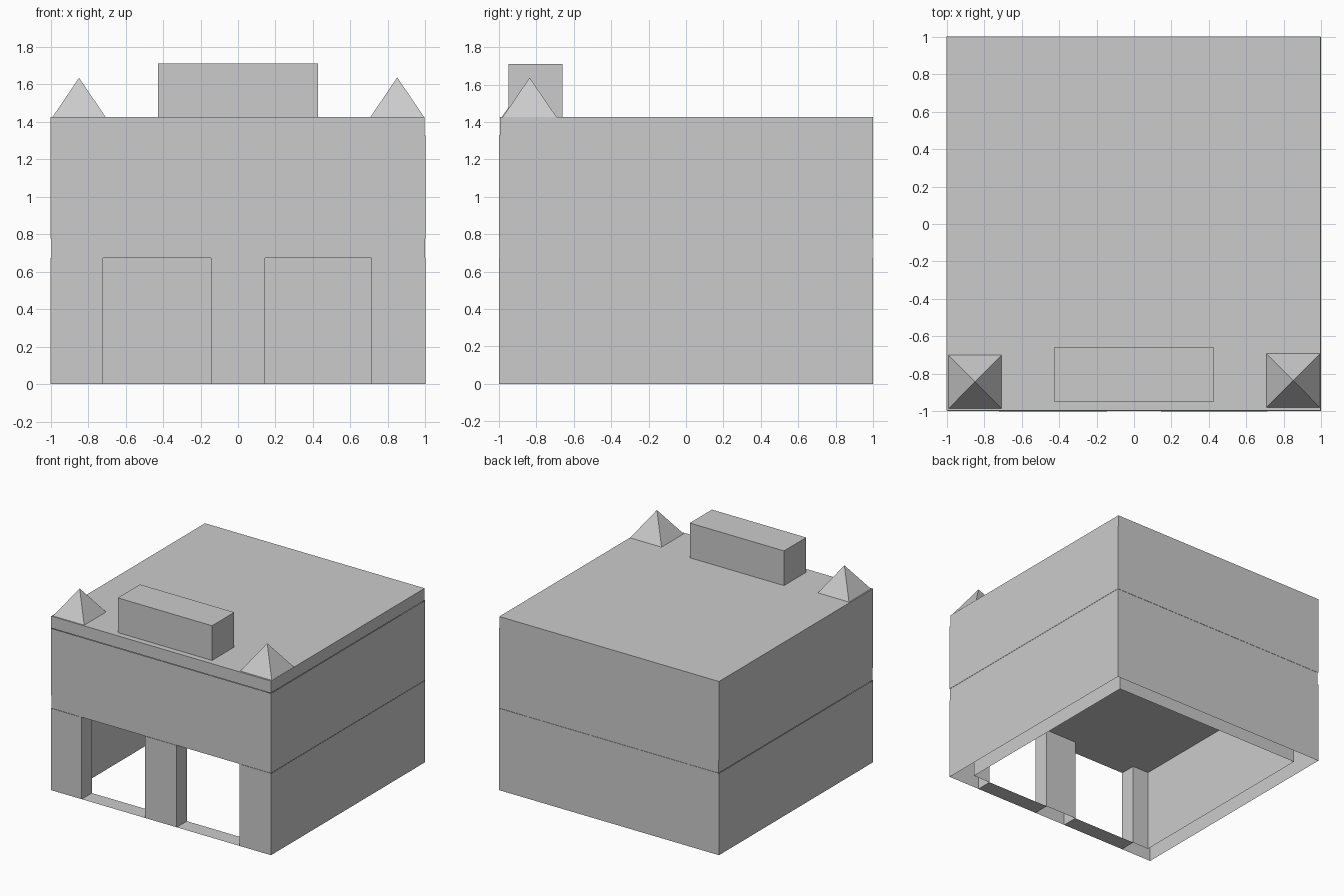
import bpy, bmesh

if "Cube" in bpy.data.objects:
    bpy.data.objects.remove(bpy.data.objects["Cube"])


def finish(name, bm):
    me = bpy.data.meshes.new(name)
    bm.to_mesh(me)
    bm.free()
    ob = bpy.data.objects.new(name, me)
    bpy.context.collection.objects.link(ob)
    return ob


def sheet(bm, pts, z0, z1):
    """Vertical walls round a closed plan (anticlockwise faces outwards)."""
    low = [bm.verts.new((x, y, z0)) for x, y in pts]
    top = [bm.verts.new((x, y, z1)) for x, y in pts]
    n = len(pts)
    for i in range(n):
        j = (i + 1) % n
        bm.faces.new((low[i], low[j], top[j], top[i]))
    return low, top


def rect(x0, x1, y0, y1):
    return [(x0, y0), (x1, y0), (x1, y1), (x0, y1)]


def box(name, x0, x1, y0, y1, z0, z1):
    bm = bmesh.new()
    low, top = sheet(bm, rect(x0, x1, y0, y1), z0, z1)
    bm.faces.new(low[::-1])
    bm.faces.new(top)
    return finish(name, bm)


def pyramid(name, x0, x1, y0, y1, z0, z1):
    bm = bmesh.new()
    base = [bm.verts.new((x, y, z0)) for x, y in rect(x0, x1, y0, y1)]
    tip = bm.verts.new(((x0 + x1) / 2, (y0 + y1) / 2, z1))
    bm.faces.new(base[::-1])
    for i in range(4):
        bm.faces.new((base[i], base[(i + 1) % 4], tip))
    return finish(name, bm)


IN = 0.868                                   # inner wall face
FLOOR, UPPER, EAVES, ROOF = 0.672, 0.777, 1.328, 1.426

# Ground floor walls: hollow, open underneath, wrapping round to both front corners
bm = bmesh.new()
plan = [(-0.72, -1), (-0.72, -IN), (-IN, -IN), (-IN, IN), (IN, IN), (IN, -IN),
        (0.713, -IN), (0.713, -1), (1, -1), (1, 1), (-1, 1), (-1, -1)]
sheet(bm, plan, 0, FLOOR)
finish("ground_walls", bm)

# Middle front pillar
bm = bmesh.new()
sheet(bm, rect(-0.143, 0.143, -1, -IN), 0, FLOOR)
finish("middle_pillar", bm)

# Flat thresholds across the two openings
for side, x0, x1 in (("left", -0.72, -0.143), ("right", 0.143, 0.713)):
    bm = bmesh.new()
    bm.faces.new([bm.verts.new((x, y, 0)) for x, y in rect(x0, x1, -1, -IN)][::-1])
    finish(side + "_threshold", bm)

# Slab between floors
box("floor_slab", -0.995, 0.998, -0.998, 0.998, FLOOR, UPPER)

# Upper floor walls, outer and inner faces
bm = bmesh.new()
sheet(bm, rect(-1, 1, -1, 1), UPPER, EAVES)
sheet(bm, rect(-IN, IN, -IN, IN)[::-1], UPPER, EAVES)
finish("upper_walls", bm)

# Roof slab
box("roof_slab", -1, 0.995, -0.995, 1, EAVES, ROOF)

# Rooftop block and corner pyramids
box("rooftop_block", -0.428, 0.428, -0.948, -0.66, ROOF, 1.711)
pyramid("left_pyramid", -0.99, -0.707, -0.985, -0.7, ROOF, 1.635)
pyramid("right_pyramid", 0.707, 0.993, -0.98, -0.692, ROOF, 1.637)
